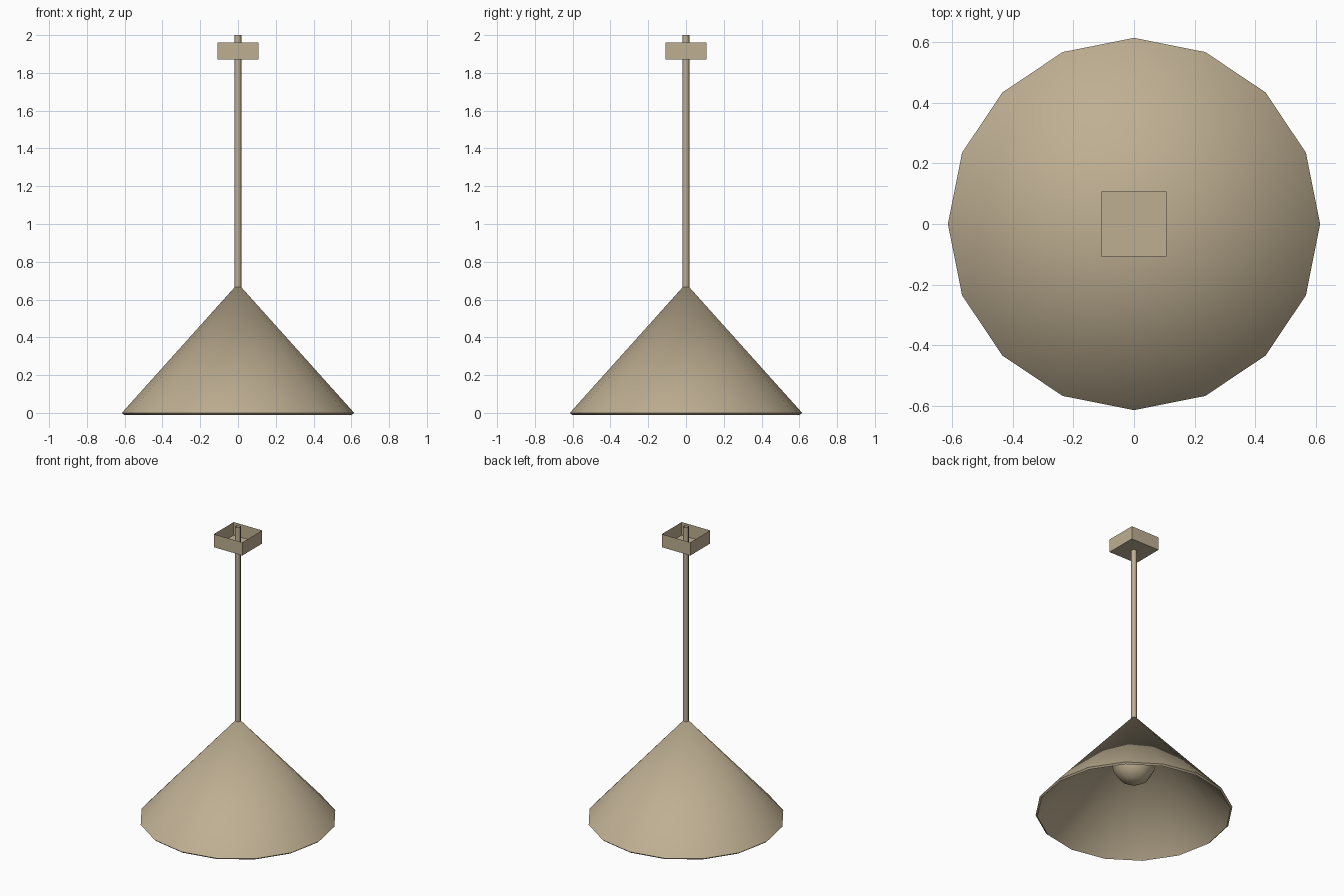
import bpy
import math

if "Cube" in bpy.data.objects:
    bpy.data.objects.remove(bpy.data.objects["Cube"], do_unlink=True)

# One warm beige for the whole lamp
beige = bpy.data.materials.new("warm_beige")
beige.use_nodes = True
colour = (0.52, 0.43, 0.29, 1)
beige.diffuse_color = colour
beige.node_tree.nodes["Principled BSDF"].inputs["Base Color"].default_value = colour


def finish(name, smooth_angle=None):
    obj = bpy.context.object
    obj.name = name
    obj.data.materials.append(beige)
    if smooth_angle:
        bpy.ops.object.shade_smooth_by_angle(angle=math.radians(smooth_angle))
    return obj


# Conical shade: pointed, open underneath, with a thin wall
SHADE_HEIGHT = 0.685
bpy.ops.mesh.primitive_cone_add(vertices=16, radius1=0.615, radius2=0, depth=SHADE_HEIGHT,
                                end_fill_type='NOTHING', location=(0, 0, SHADE_HEIGHT / 2))
shade = finish("shade")
wall = shade.modifiers.new("wall", 'SOLIDIFY')
wall.thickness = 0.015
wall.offset = -1
bpy.ops.object.modifier_apply(modifier=wall.name)
bpy.ops.object.shade_smooth_by_angle(angle=math.radians(40))

# Hanging rod: an open tube from the bulb up through the ceiling box
ROD_BOTTOM, ROD_TOP = 0.45, 2.0
bpy.ops.mesh.primitive_cylinder_add(vertices=8, radius=0.018, depth=ROD_TOP - ROD_BOTTOM,
                                    end_fill_type='NOTHING',
                                    location=(0, 0, (ROD_TOP + ROD_BOTTOM) / 2))
finish("rod", 50)

# Round bulb inside the shade
bpy.ops.mesh.primitive_uv_sphere_add(segments=8, ring_count=8, radius=0.138,
                                     location=(0, 0, 0.34))
finish("bulb", 60)

# Square ceiling box, open at the top
bpy.ops.mesh.primitive_cylinder_add(vertices=4, radius=0.108 * math.sqrt(2), depth=0.09,
                                    end_fill_type='NGON', location=(0, 0, 1.915),
                                    rotation=(0, 0, math.radians(45)))
bpy.ops.object.transform_apply(location=False, rotation=True, scale=False)
box = finish("ceiling_box")
import bmesh
bm = bmesh.new()
bm.from_mesh(box.data)
bmesh.ops.delete(bm, geom=[f for f in bm.faces if f.normal.z > 0.9], context='FACES_ONLY')
bm.to_mesh(box.data)
bm.free()
